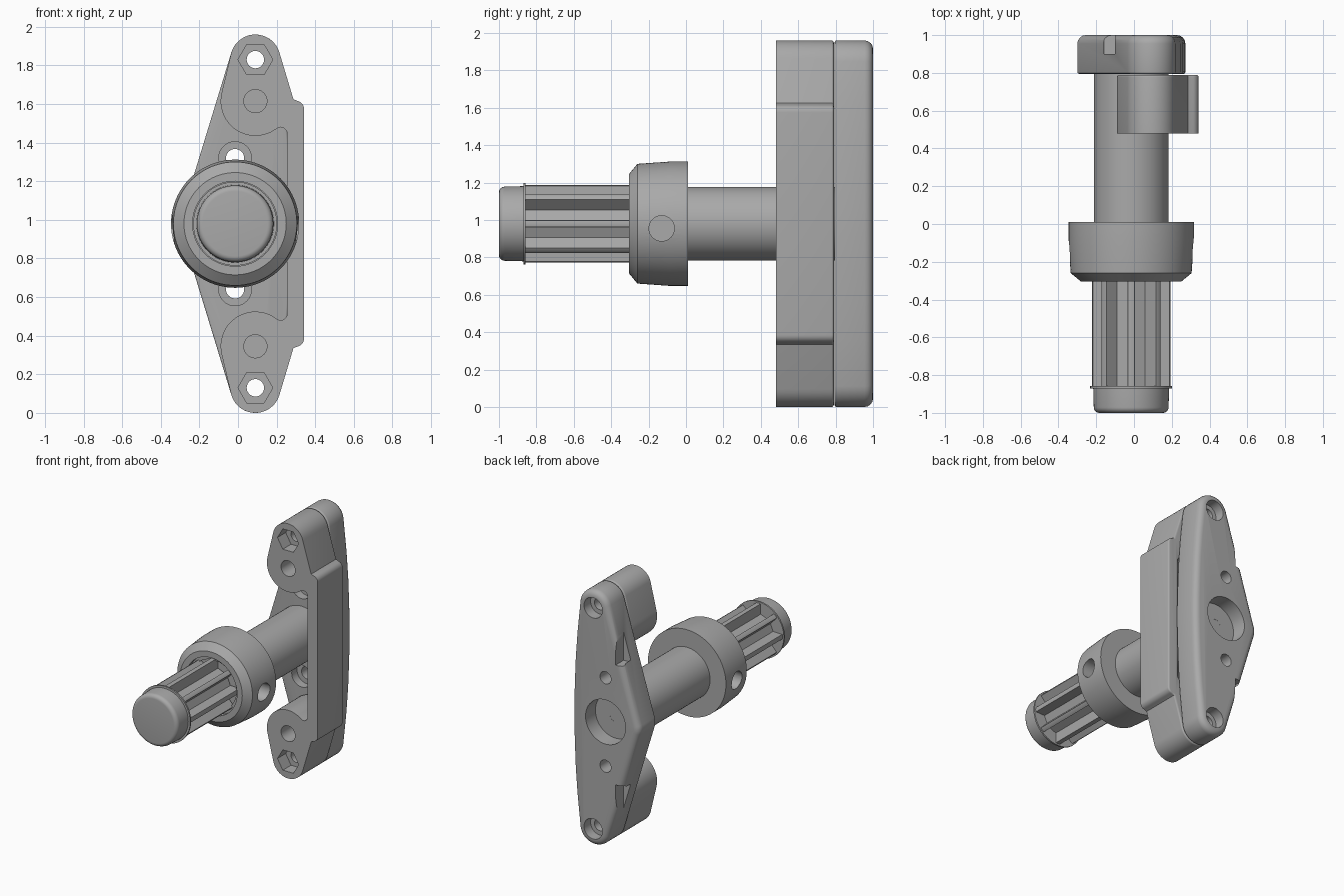
import bpy, bmesh
from math import sin, cos, radians, pi
from mathutils import Matrix, Vector

cube = bpy.data.objects.get("Cube")
if cube:
    bpy.data.objects.remove(cube)

MID = 0.98                      # height of the mirror plane
AX, AZ = -0.015, 0.98           # shaft axis

grey = bpy.data.materials.new("plain grey")
grey.use_nodes = True
COLOUR = (0.40, 0.40, 0.40, 1)
grey.diffuse_color = COLOUR
grey.node_tree.nodes["Principled BSDF"].inputs["Base Color"].default_value = COLOUR


def finish(bm, name):
    bmesh.ops.recalc_face_normals(bm, faces=bm.faces)
    mesh = bpy.data.meshes.new(name)
    bm.to_mesh(mesh)
    bm.free()
    obj = bpy.data.objects.new(name, mesh)
    bpy.context.collection.objects.link(obj)
    mesh.materials.append(grey)
    return obj


def arc(cx, cz, r, a0, a1, n=16):
    angles = [radians(a0 + (a1 - a0) * i / n) for i in range(n + 1)]
    return [(cx + r * cos(a), cz + r * sin(a)) for a in angles]


def mirrored(upper):
    return upper + [(x, 2 * MID - z) for x, z in reversed(upper)]


def prism(name, outline, y0, y1, round_front=0, round_back=0):
    """Extrude an x-z outline along y and round its end rims."""
    bm = bmesh.new()
    face = bm.faces.new([bm.verts.new((x, y0, z)) for x, z in outline])
    ext = bmesh.ops.extrude_face_region(bm, geom=[face])
    moved = [v for v in ext["geom"] if isinstance(v, bmesh.types.BMVert)]
    bmesh.ops.translate(bm, verts=moved, vec=(0, y1 - y0, 0))
    for y, size in ((y0, round_front), (y1, round_back)):
        if size:
            rim = [e for e in bm.edges if all(abs(v.co.y - y) < 1e-5 for v in e.verts)]
            bmesh.ops.bevel(bm, geom=rim, offset=size, segments=4,
                            profile=0.5, affect='EDGES', clamp_overlap=True)
    return finish(bm, name)


def lathe(name, profile, n=64):
    """Spin (radius, y) points around the shaft axis."""
    bm = bmesh.new()
    verts = [bm.verts.new((AX + r, y, AZ)) for r, y in profile]
    edges = [bm.edges.new(pair) for pair in zip(verts, verts[1:])]
    bmesh.ops.spin(bm, geom=verts + edges, cent=(AX, 0, AZ), axis=(0, 1, 0),
                   angle=2 * pi, steps=n, use_merge=False)
    bmesh.ops.remove_doubles(bm, verts=bm.verts, dist=1e-5)
    return finish(bm, name)


def rod(x, z, r, y0, y1, sides=32):
    turn = 360 / sides
    return prism("cutter", arc(x, z, r, 0, 360 - turn, sides - 1), y0, y1)


def cut(obj, cutters):
    bpy.context.view_layer.objects.active = obj
    for c in cutters:
        mod = obj.modifiers.new("hole", 'BOOLEAN')
        mod.operation = 'DIFFERENCE'
        mod.solver = 'EXACT'
        mod.object = c
        bpy.ops.object.modifier_apply(modifier=mod.name)
        bpy.data.objects.remove(c)


def both(z):
    return (z, 2 * MID - z)


# Rear plate
plate_outline = mirrored(
    [(0.272, 1.05), (0.268, 1.2), (0.26, 1.4), (0.245, 1.6)]
    + arc(0.09, 1.83, 0.13, 8, 162) + arc(-0.18, MID, 0.12, 162, 177, 5))
plate = prism("rear_plate", plate_outline, 0.795, 1.0, 0.01, 0.045)
holes = [rod(AX, AZ, 0.17, 0.88, 1.1, 48)]
for z in both(1.83):
    holes += [rod(0.09, z, 0.045, 0.7, 1.1), rod(0.09, z, 0.078, 0.92, 1.1)]
for z in both(1.32):
    holes += [rod(AX, z, 0.047, 0.7, 1.1), rod(AX, z, 0.085, 0.7, 0.86)]
for z0, z1 in ((1.44, 1.72), (0.24, 0.52)):
    slot = [(-0.16, z0), (-0.10, z0), (-0.10, z1), (-0.16, z1)]
    holes.append(prism("cutter", slot, 0.9, 1.1))
cut(plate, holes)

# C-shaped front bracket
bracket_outline = mirrored(
    arc(0.30, 1.575, 0.042, 0, 80, 6) + [(0.287, 1.625)]
    + arc(0.09, 1.83, 0.13, 15, 162)
    + arc(0.09, 1.615, 0.18, 165, 297, 20)
    + arc(0.22, 1.445, 0.035, 105, 0, 6))
bracket = prism("front_bracket", bracket_outline, 0.48, 0.79, 0, 0.012)
holes = []
for z in both(1.83):
    holes += [rod(0.09, z, 0.045, 0.4, 0.9), rod(0.09, z, 0.09, 0.4, 0.58, 6)]
for z in both(1.615):
    holes.append(rod(0.09, z, 0.06, 0.4, 0.7))
cut(bracket, holes)

# Main shaft with a small hole in its rear end
shaft = lathe("main_shaft", [(0, -0.24), (0.197, -0.24), (0.197, 0.8),
                             (0.165, 0.8), (0.165, 0.881), (0, 0.881)])
cut(shaft, [rod(AX, AZ, 0.045, 0.7, 1.0)])

# Collar with a recessed front and a screw hole on each side
collar = lathe("collar", [(0.19, 0.01), (0.332, 0.01), (0.332, -0.09), (0.32, -0.26),
                          (0.265, -0.305), (0.22, -0.305), (0.22, -0.27),
                          (0.19, -0.27), (0.19, 0.01)], 80)
holes = []
for side in (-1, 1):
    bm = bmesh.new()
    place = Matrix.Translation((AX + side * 0.32, -0.13, 0.955)) @ Matrix.Rotation(pi / 2, 4, 'Y')
    bmesh.ops.create_cone(bm, cap_ends=True, segments=32, radius1=0.068,
                          radius2=0.068, depth=0.2, matrix=place)
    holes.append(finish(bm, "cutter"))
cut(collar, holes)

# Ribbed section
RIBS = 8
ribbed_outline = []
for i in range(RIBS):
    turn = Matrix.Rotation(2 * pi * i / RIBS, 2)
    for r, t in ((0.125, -0.02), (0.203, -0.018), (0.207, 0), (0.203, 0.018), (0.125, 0.02)):
        p = turn @ Vector((r, t))
        ribbed_outline.append((AX + p.x, AZ + p.y))
prism("ribbed_section", ribbed_outline, -0.865, -0.25)

# End cap and its thin washer
lathe("end_washer", [(0, -0.87), (0.217, -0.87), (0.217, -0.858), (0, -0.858)])
cap_edge = arc(0.168, -0.97, 0.03, 0, -90, 6)
lathe("end_cap", [(0, -0.865), (0.201, -0.865)] + cap_edge + [(0, -1.0)])

# Smooth shading with crisp edges
bpy.ops.object.select_all(action='DESELECT')
for obj in bpy.context.collection.objects:
    if obj.type == 'MESH' and grey.name in obj.data.materials:
        obj.select_set(True)
        bpy.context.view_layer.objects.active = obj
bpy.ops.object.shade_smooth_by_angle(angle=radians(30))
